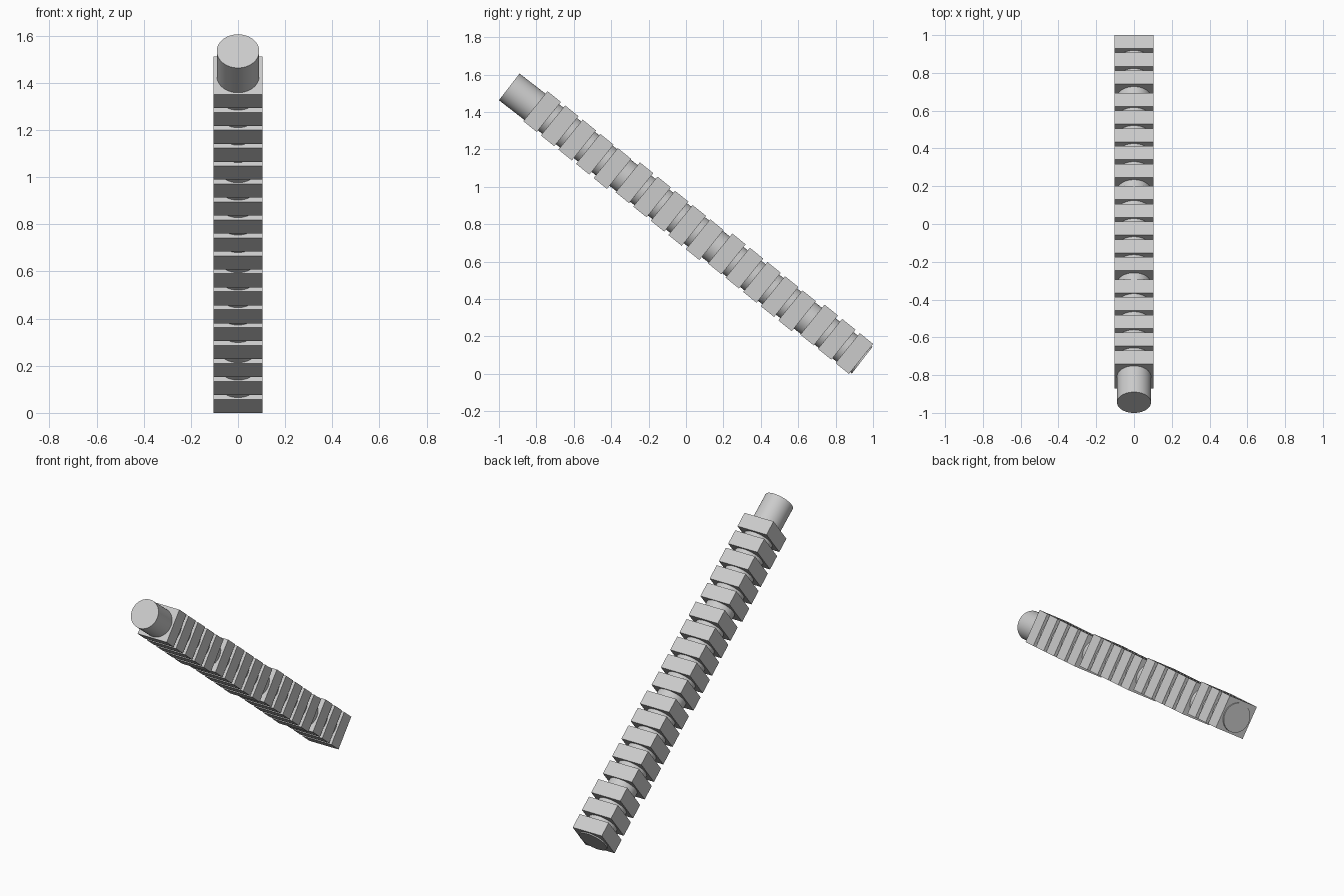
import bpy, math
from mathutils import Vector

if "Cube" in bpy.data.objects:
    bpy.data.objects.remove(bpy.data.objects["Cube"])

TILT = math.radians(39)                      # tilt of the blocks below horizontal
AXIS = Vector((0, math.cos(TILT), -math.sin(TILT)))
SIDE, THICK, PITCH = 0.206, 0.092, 0.1209
JUMP = Vector((0, 0.024, 0))                 # extra shift after every fifth block
FIRST = Vector((0, -0.805, 1.431))           # near face centre of first block


def align(obj, direction):
    obj.rotation_euler = (math.atan2(-direction.y, direction.z), 0, 0)


# Round core rod running through all blocks
start, end = Vector((0, -0.945, 1.534)), Vector((0, 0.942, 0.073))
bpy.ops.mesh.primitive_cylinder_add(vertices=64, radius=0.09,
                                    depth=(end - start).length,
                                    location=(start + end) / 2)
rod = bpy.context.object
rod.name = "core_rod"
align(rod, end - start)
bpy.ops.object.shade_smooth_by_angle(angle=math.radians(30))

# Square blocks threaded on the rod
for i in range(18):
    centre = FIRST + AXIS * (i * PITCH + THICK / 2) + JUMP * (i // 5)
    bpy.ops.mesh.primitive_cube_add(size=1, location=centre)
    block = bpy.context.object
    block.name = f"square_block_{i + 1:02d}"
    block.scale = (SIDE, SIDE, THICK)
    align(block, AXIS)
